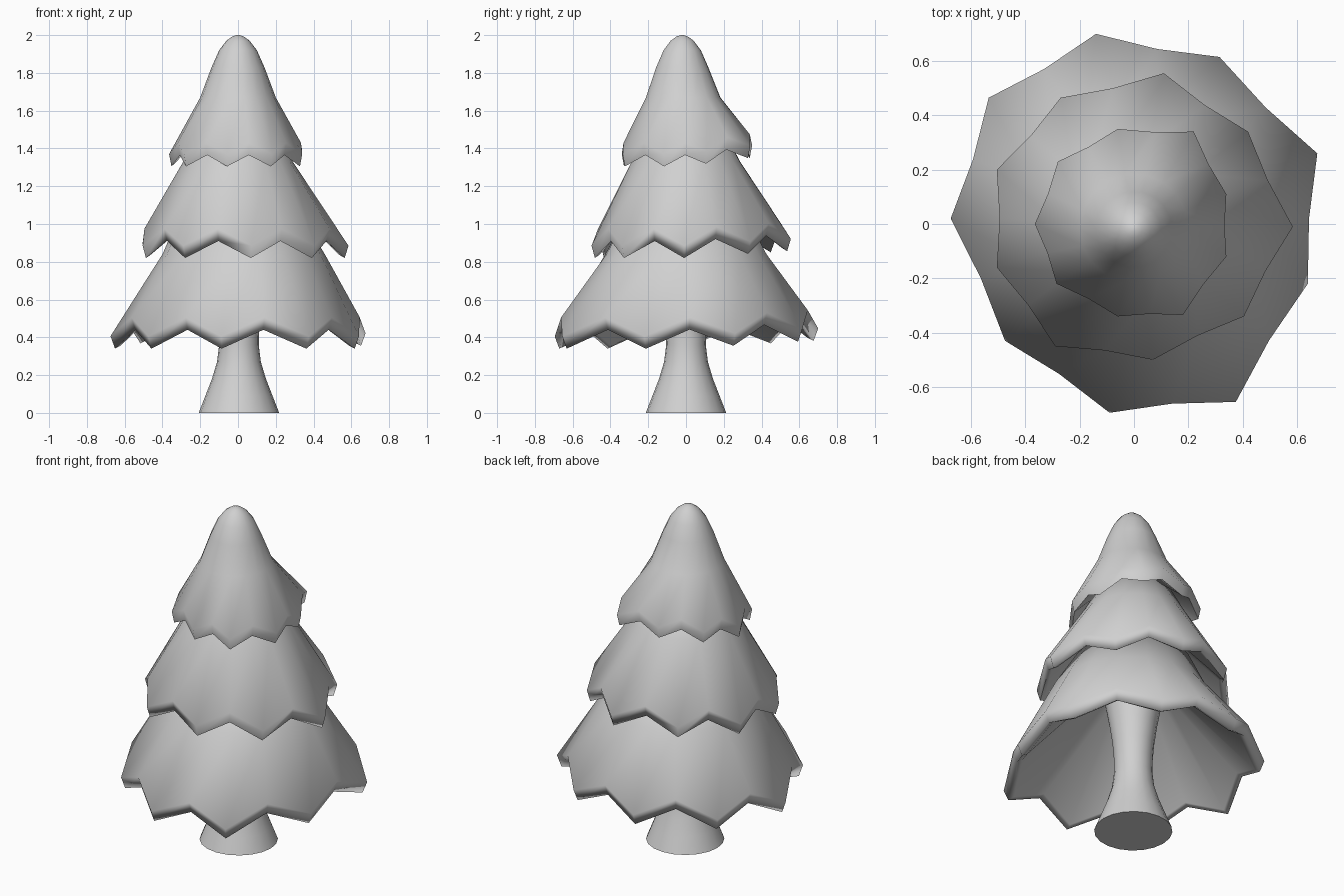
import bpy
import bmesh
from math import sin, cos, tau, radians
from mathutils import Vector

if "Cube" in bpy.data.objects:
    bpy.data.objects.remove(bpy.data.objects["Cube"], do_unlink=True)

grey = bpy.data.materials.new("plain grey")
grey.use_nodes = True
grey.diffuse_color = (0.63, 0.63, 0.63, 1)
grey.node_tree.nodes["Principled BSDF"].inputs["Base Color"].default_value = grey.diffuse_color


def loft(name, rings):
    """Skin a stack of equally sized point rings and close both ends."""
    bm = bmesh.new()
    loops = [[bm.verts.new(point) for point in ring] for ring in rings]
    for lower, upper in zip(loops, loops[1:]):
        count = len(lower)
        for i in range(count):
            j = (i + 1) % count
            bm.faces.new((lower[i], lower[j], upper[j], upper[i]))
    bm.faces.new(loops[0])
    bm.faces.new(loops[-1])
    bmesh.ops.recalc_face_normals(bm, faces=bm.faces)
    mesh = bpy.data.meshes.new(name)
    bm.to_mesh(mesh)
    bm.free()
    mesh.materials.append(grey)
    obj = bpy.data.objects.new(name, mesh)
    bpy.context.collection.objects.link(obj)
    bpy.ops.object.select_all(action="DESELECT")
    obj.select_set(True)
    bpy.context.view_layer.objects.active = obj
    bpy.ops.object.shade_smooth_by_angle(angle=radians(100))
    return obj


def skirt(name, tips, tip_z, notch_rise, back_lift, inside, outside):
    """Hollow branch tier: pointed rim with notches midway between the tips."""
    rim = []
    for i, tip in enumerate(tips):
        here, following = Vector(tip), Vector(tips[(i + 1) % len(tips)])
        for point, z in ((here, tip_z), ((here + following) * 0.49, tip_z + notch_rise)):
            rim.append((point, z + back_lift * max(point.y, 0)))

    def rim_ring(scale, drop):
        return [(p.x * scale, p.y * scale, z - drop) for p, z in rim]

    def round_ring(x, y, z, radius):
        ring = []
        for p, _ in rim:
            way = p.normalized() * radius
            ring.append((x + way.x, y + way.y, z))
        return ring

    rings = [round_ring(*inside),
             rim_ring(0.92, 0.05),
             rim_ring(0.965, 0.065),
             rim_ring(1, 0)]
    rings += [round_ring(*level) for level in outside]
    return loft(name, rings)


# Branch tiers, rim tips listed counter-clockwise
skirt("lower_branches",
      [(-.09, -.695), (.375, -.655), (.64, -.22), (.675, .26), (.315, .615),
       (-.14, .7), (-.535, .465), (-.675, .02), (-.475, -.43)],
      tip_z=.405, notch_rise=.1, back_lift=.06,
      inside=(0, 0, .92, .15),
      outside=[(.03, 0, .84, .43), (.01, 0, 1.05, .32)])

skirt("middle_branches",
      [(.07, -.5), (.405, -.34), (.585, -.01), (.42, .34), (.11, .555),
       (-.27, .465), (-.505, .2), (-.505, -.16), (-.29, -.45)],
      tip_z=.885, notch_rise=.09, back_lift=.065,
      inside=(0, 0, 1.2, .2),
      outside=[(0, 0, 1.33, .29), (0, 0, 1.5, .2)])

skirt("top_branches",
      [(-.06, -.34), (.18, -.335), (.34, -.12), (.34, .11), (.22, .34),
       (-.06, .35), (-.28, .23), (-.365, 0), (-.285, -.22)],
      tip_z=1.37, notch_rise=.06, back_lift=.13,
      inside=(0, 0, 1.55, .12),
      outside=[(0, -.015, 1.67, .2), (0, -.02, 1.83, .14),
               (0, -.02, 1.92, .1), (0, -.02, 1.97, .062),
               (0, -.02, 1.993, .03), (0, -.02, 2, .008)])

# Trunk flared at the foot and where it meets the branches
SIDES = 20
trunk_profile = [(.213, 0), (.178, .09), (.143, .18), (.116, .27),
                 (.105, .36), (.106, .45), (.113, .54), (.13, .66), (.17, .88)]
loft("trunk", [[(.005 + r * cos(tau * i / SIDES), r * sin(tau * i / SIDES), z)
                for i in range(SIDES)] for r, z in trunk_profile])
